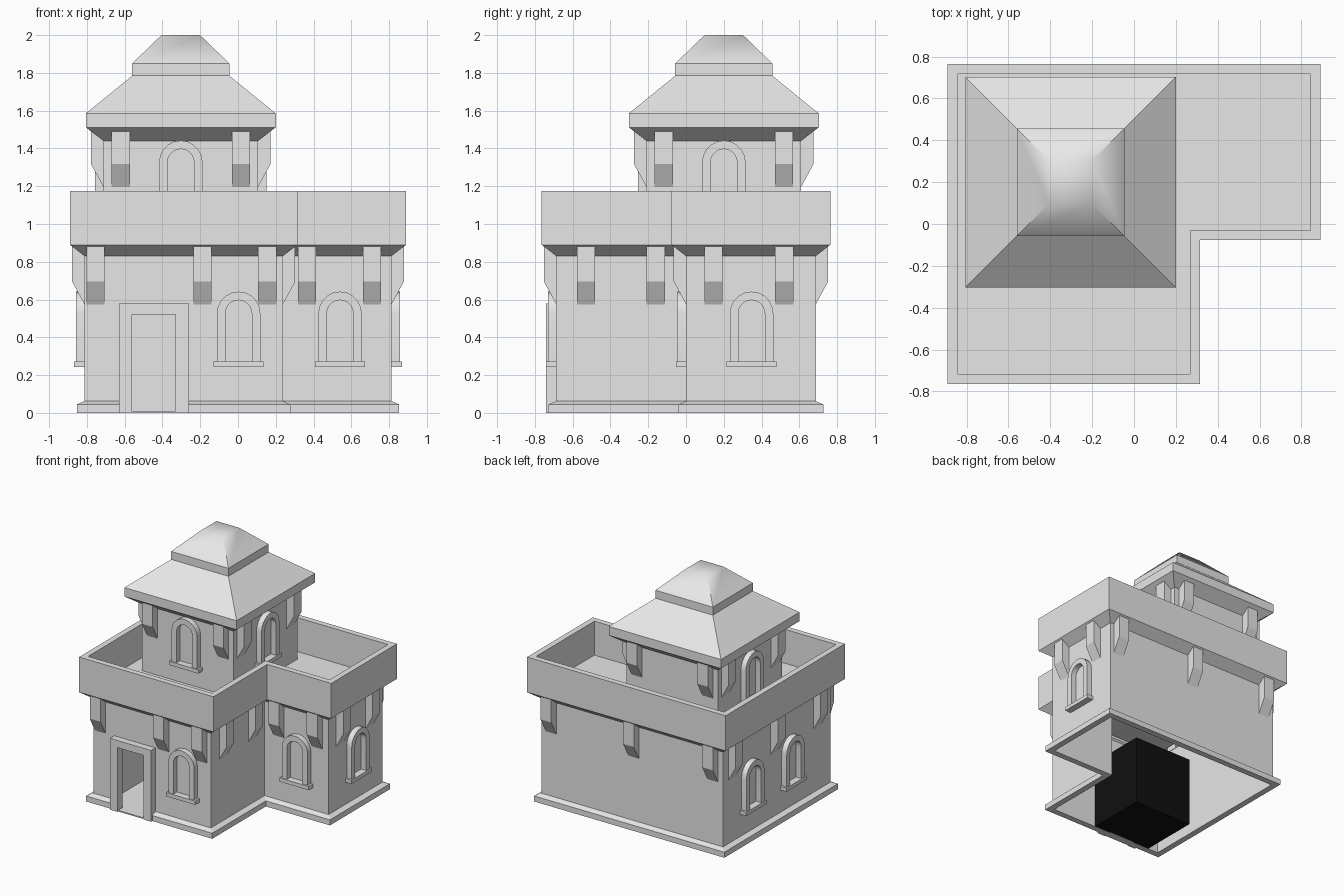
import bpy, bmesh
from math import radians, sin, cos, pi
from mathutils import Matrix

cube = bpy.data.objects.get("Cube")
if cube:
    bpy.data.objects.remove(cube)


def material(name, value):
    m = bpy.data.materials.new(name)
    m.use_nodes = True
    m.diffuse_color = (value, value, value, 1)
    m.node_tree.nodes["Principled BSDF"].inputs["Base Color"].default_value = (value, value, value, 1)
    return m


GREY = material("stone grey", 0.8)
BLACK = material("dark lining", 0.005)


def to_mesh(name, bm, mat=GREY, fix=True):
    if fix:
        bmesh.ops.recalc_face_normals(bm, faces=bm.faces)
    me = bpy.data.meshes.new(name)
    bm.to_mesh(me)
    bm.free()
    me.materials.append(mat)
    return me


def add(name, me, x=0, y=0, z=0, turn=0):
    ob = bpy.data.objects.new(name, me)
    bpy.context.scene.collection.objects.link(ob)
    ob.matrix_world = Matrix.Translation((x, y, z)) @ Matrix.Rotation(radians(turn), 4, 'Z')
    return ob


def box(name, lo, hi, mat=GREY, open_front=False):
    bm = bmesh.new()
    bmesh.ops.create_cube(bm, size=1)
    for v in bm.verts:
        v.co = [lo[i] if v.co[i] < 0 else hi[i] for i in range(3)]
    if open_front:
        front = [f for f in bm.faces if f.normal.y < -0.9]
        bmesh.ops.delete(bm, geom=front, context='FACES')
    return to_mesh(name, bm, mat)


def sweep(name, outline, profile, closed=False):
    """Carry (outward offset, height) steps around an outline of (x, y, sx, sy) corners."""
    bm = bmesh.new()
    rings = [[bm.verts.new((x + sx * d, y + sy * d, z)) for x, y, sx, sy in outline]
             for d, z in profile]
    n = len(outline)
    pairs = list(zip(rings, rings[1:]))
    if closed:
        pairs.append((rings[-1], rings[0]))
    for a, b in pairs:
        for i in range(n):
            j = (i + 1) % n
            bm.faces.new((a[i], a[j], b[j], b[i]))
    if not closed:
        bm.faces.new(rings[-1])
    return to_mesh(name, bm, fix=closed)


def strip(name, outer, inner, depth):
    """Frame between two open (x, z) paths, standing out towards -y."""
    bm = bmesh.new()
    grid = [[bm.verts.new((x, y, z)) for (x, z), y in
             ((o, 0), (o, -depth), (i, -depth), (i, 0))] for o, i in zip(outer, inner)]
    for a, b in zip(grid, grid[1:]):
        for k in range(4):
            m = (k + 1) % 4
            bm.faces.new((a[k], a[m], b[m], b[k]))
    bm.faces.new(grid[0])
    bm.faces.new(grid[-1])
    me = to_mesh(name, bm)
    me.shade_smooth()
    me.set_sharp_from_angle(angle=radians(35))
    return me


# Outlines: L-shaped house and square tower
W, D = 0.813, 0.687
NX, NY = 0.238, 0.0
house = [(-W, -D, -1, -1), (NX, -D, 1, -1), (NX, NY, 1, -1),
         (W, NY, 1, -1), (W, D, 1, 1), (-W, D, -1, 1)]
TX, TY, TH = -0.303, 0.2, 0.41
tower = [(TX + sx * TH, TY + sy * TH, sx, sy)
         for sx, sy in ((-1, -1), (1, -1), (1, 1), (-1, 1))]
DECK = 0.9

# House walls with flared cornice and parapet, and the plinth
walls = add("house_walls", sweep("house_walls", house, [
    (0, 0), (0, 0.83), (0.077, 0.89), (0.077, 1.175), (0.03, 1.175),
    (0.03, 0.88), (-0.01, 0.83), (-0.01, 0)], closed=True))
plinth = add("plinth", sweep("plinth", house, [
    (-0.005, 0.062), (0, 0.062), (0.04, 0.045), (0.04, 0), (-0.005, 0)], closed=True))
add("roof_deck", sweep("roof_deck", house, [(0.035, DECK - 0.01), (0.035, DECK)]))

# Doorway cut through wall and plinth
DX, DW, DTOP = -0.445, 0.115, 0.52
cutter = add("door_cutter", box("door_cutter", (DX - DW, -0.9, -0.1), (DX + DW, -0.6, DTOP)))
cutter.hide_render = True
for ob in (walls, plinth):
    mod = ob.modifiers.new("doorway", 'BOOLEAN')
    mod.object = cutter
    mod.operation = 'DIFFERENCE'
    mod.solver = 'EXACT'
    bpy.context.view_layer.objects.active = ob
    bpy.ops.object.modifier_apply(modifier=mod.name)
bpy.data.objects.remove(cutter)


# Door frame, threshold and the small room behind it
def door_path(w, top):
    return [(-w, 0), (-w, top), (w, top), (w, 0)]


add("door_frame", strip("door_frame", door_path(0.185, 0.578), door_path(DW, DTOP), 0.055),
    DX, -D)
add("threshold", box("threshold", (DX - DW, -0.735, 0), (DX + DW, -0.67, 0.01)))
back = -0.185
add("entry_room", box("entry_room", (DX - 0.26, -0.677, 0.01),
                      (DX + 0.26, back - 0.005, 0.565), open_front=True))
add("entry_lining", box("entry_lining", (DX - 0.265, -0.677, 0.001),
                        (DX + 0.265, back, 0.57), BLACK, open_front=True))


# Arched windows with sills
def arch(r):
    mid = 0.285
    curve = [(-r * cos(pi * i / 10), mid + r * sin(pi * i / 10)) for i in range(11)]
    return [(-r, 0.03)] + curve + [(r, 0.03)]


frame = strip("window_frame", arch(0.115), arch(0.07), 0.044)
sill = box("window_sill", (-0.132, -0.054, 0), (0.132, 0, 0.03))
FRONT, LEFT, BACK, RIGHT = 0, 90, 180, -90
LOW, HIGH = 0.242, 1.042
windows = [
    (0.003, -D, LOW, FRONT), (0.54, NY, LOW, FRONT), (W, 0.347, LOW, LEFT),
    (-W, 0.335, LOW, RIGHT), (-W, -0.18, LOW, RIGHT),
    (TX, TY - TH, HIGH, FRONT), (TX + TH, TY, HIGH, LEFT), (TX - TH, TY, HIGH, RIGHT)]
for x, y, z, turn in windows:
    add("window_frame", frame, x, y, z, turn)
    add("window_sill", sill, x, y, z, turn)

# Brackets under the cornices
bm = bmesh.new()
side = [bm.verts.new((-0.048, y, z)) for y, z in
        ((0, 0), (-0.065, 0.12), (-0.065, 0.31), (0, 0.31))]
face = bm.faces.new(side)
moved = bmesh.ops.extrude_face_region(bm, geom=[face])["geom"]
bmesh.ops.translate(bm, vec=(0.096, 0, 0),
                    verts=[v for v in moved if isinstance(v, bmesh.types.BMVert)])
bracket = to_mesh("bracket", bm)

spots = [(x, -D, FRONT) for x in (-0.755, -0.188, 0.155)]
spots += [(x, NY, FRONT) for x in (0.365, 0.71)]
spots += [(NX, y, LEFT) for y in (-0.53, -0.16)]
spots += [(W, y, LEFT) for y in (0.145, 0.52)]
spots += [(x, D, BACK) for x in (-0.72, -0.01, 0.73)]
spots += [(-W, y, RIGHT) for y in (0.57, 0.03, -0.52)]
for x, y, turn in spots:
    add("house_bracket", bracket, x, y, 0.575, turn)
for s in (-0.318, 0.318):
    for x, y, turn in ((TX + s, TY - TH, FRONT), (TX + s, TY + TH, BACK),
                       (TX - TH, TY + s, RIGHT), (TX + TH, TY + s, LEFT)):
        add("tower_bracket", bracket, x, y, 1.197, turn)

# Tower walls and two-tier roof with a softly shaded crown
add("tower_walls", sweep("tower_walls", tower, [(0, DECK - 0.02), (0, 1.44)]))
roof = sweep("tower_roof", tower, [
    (0, 1.44), (0.093, 1.512), (0.093, 1.585), (-0.153, 1.785),
    (-0.153, 1.85), (-0.308, 2.0)])
roof.shade_smooth()
for e in roof.edges:
    e.use_edge_sharp = any(roof.vertices[i].co.z < 1.99 for i in e.vertices)
add("tower_roof", roof)
